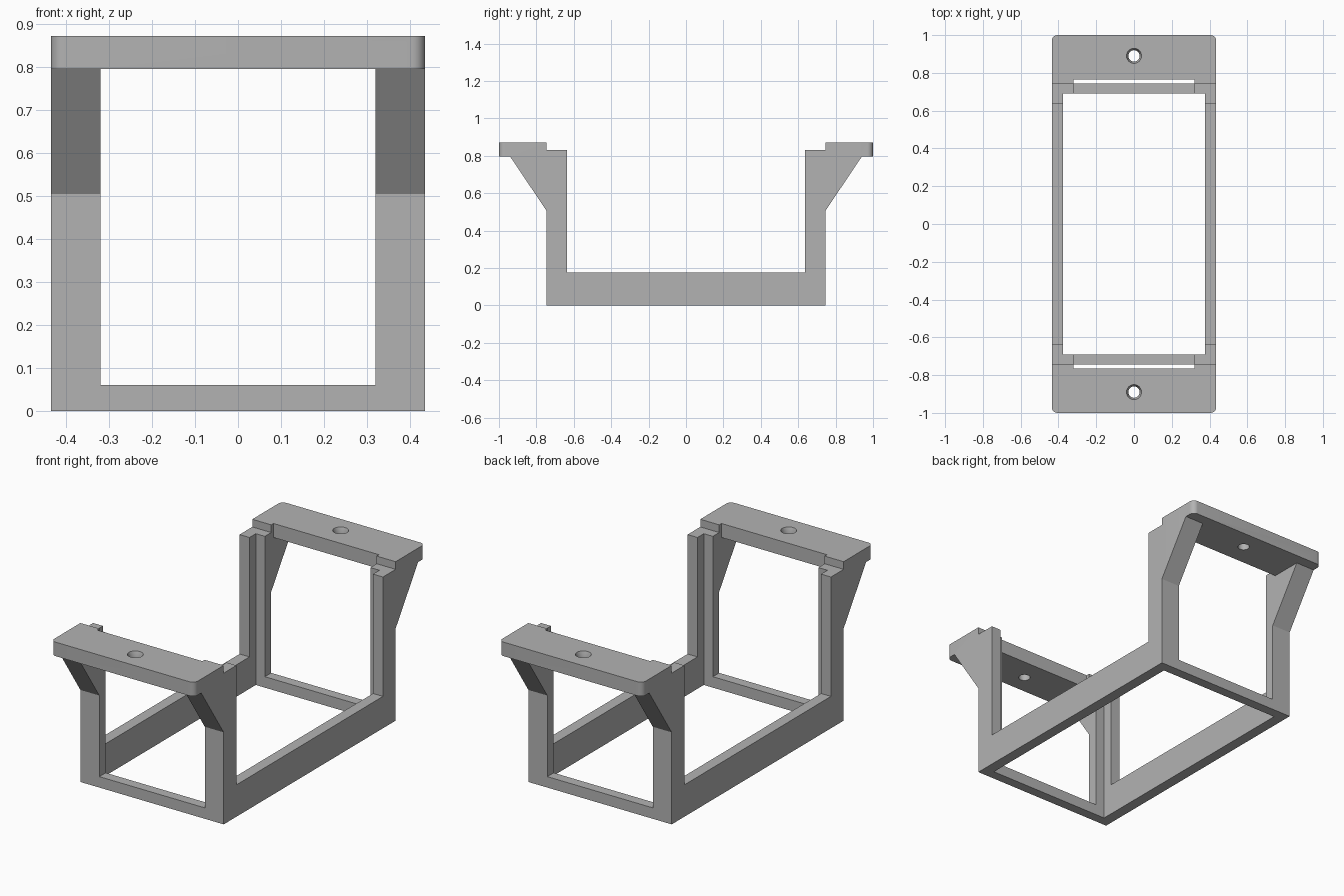
import bpy, bmesh, math
from mathutils import Matrix

cube = bpy.data.objects.get("Cube")
if cube:
    bpy.data.objects.remove(cube, do_unlink=True)

HALF_W = 0.435      # half width of the bracket
OPEN_W = 0.32       # half width of the end windows
FLANGE_Z = 0.795    # underside of the flanges
TOP_Z = 0.872

grey = bpy.data.materials.new("plain grey")
grey.use_nodes = True
grey.diffuse_color = (0.45, 0.45, 0.45, 1)
grey.node_tree.nodes["Principled BSDF"].inputs["Base Color"].default_value = (0.45, 0.45, 0.45, 1)


def finish(name, bm):
    bmesh.ops.recalc_face_normals(bm, faces=bm.faces)
    mesh = bpy.data.meshes.new(name)
    bm.to_mesh(mesh)
    bm.free()
    mesh.materials.append(grey)
    obj = bpy.data.objects.new(name, mesh)
    bpy.context.collection.objects.link(obj)
    return obj


def box(name, hx, hy, z0, z1):
    bm = bmesh.new()
    bmesh.ops.create_cube(bm, size=2)
    for v in bm.verts:
        v.co = (v.co.x * hx, v.co.y * hy, z1 if v.co.z > 0 else z0)
    return finish(name, bm)


def cut(target, cutter):
    cutter.hide_render = True
    mod = target.modifiers.new("cut", 'BOOLEAN')
    mod.operation = 'DIFFERENCE'
    mod.solver = 'EXACT'
    mod.object = cutter
    bpy.context.view_layer.objects.active = target
    bpy.ops.object.modifier_apply(modifier=mod.name)
    bpy.data.objects.remove(cutter, do_unlink=True)


# Body: half of the side outline, mirrored in y and extruded across the width
half = [(0.745, 0), (0.745, 0.505), (0.94, FLANGE_Z), (1, FLANGE_Z), (1, TOP_Z),
        (0.745, TOP_Z), (0.745, 0.83), (0.635, 0.83), (0.635, 0.175)]
outline = half + [(-y, z) for y, z in reversed(half)]
bm = bmesh.new()
side = bm.faces.new([bm.verts.new((-HALF_W, y, z)) for y, z in outline])
new = bmesh.ops.extrude_face_region(bm, geom=[side], use_keep_orig=True)["geom"]
for v in new:
    if isinstance(v, bmesh.types.BMVert):
        v.co.x = HALF_W

# Rounded outer corners of the flanges
corners = [e for e in bm.edges if all(abs(abs(v.co.y) - 1) < 0.001 for v in e.verts)
           and abs(e.verts[0].co.z - e.verts[1].co.z) > 0.01]
bmesh.ops.bevel(bm, geom=corners, offset=0.03, segments=8, profile=0.5, affect='EDGES')
body = finish("mounting_bracket", bm)

# Open well, end windows, and the recess along each flange
cut(body, box("well_cutter", 0.375, 0.69, -0.1, 1))
cut(body, box("window_cutter", OPEN_W, 1.1, 0.06, FLANGE_Z))
cut(body, box("recess_cutter", OPEN_W, 0.765, 0.06, 1))

# Screw holes with a small countersink
for y in (-0.89, 0.89):
    for r_low, r_high, z0, z1 in ((0.03, 0.03, 0.7, 1), (0.03, 0.04, 0.845, TOP_Z + 0.0005)):
        bm = bmesh.new()
        bmesh.ops.create_cone(bm, cap_ends=True, segments=32, radius1=r_low, radius2=r_high,
                              depth=z1 - z0, matrix=Matrix.Translation((0, y, (z0 + z1) / 2)))
        cut(body, finish("hole_cutter", bm))

bpy.ops.object.select_all(action='DESELECT')
body.select_set(True)
bpy.context.view_layer.objects.active = body
bpy.ops.object.shade_smooth_by_angle(angle=math.radians(25))
